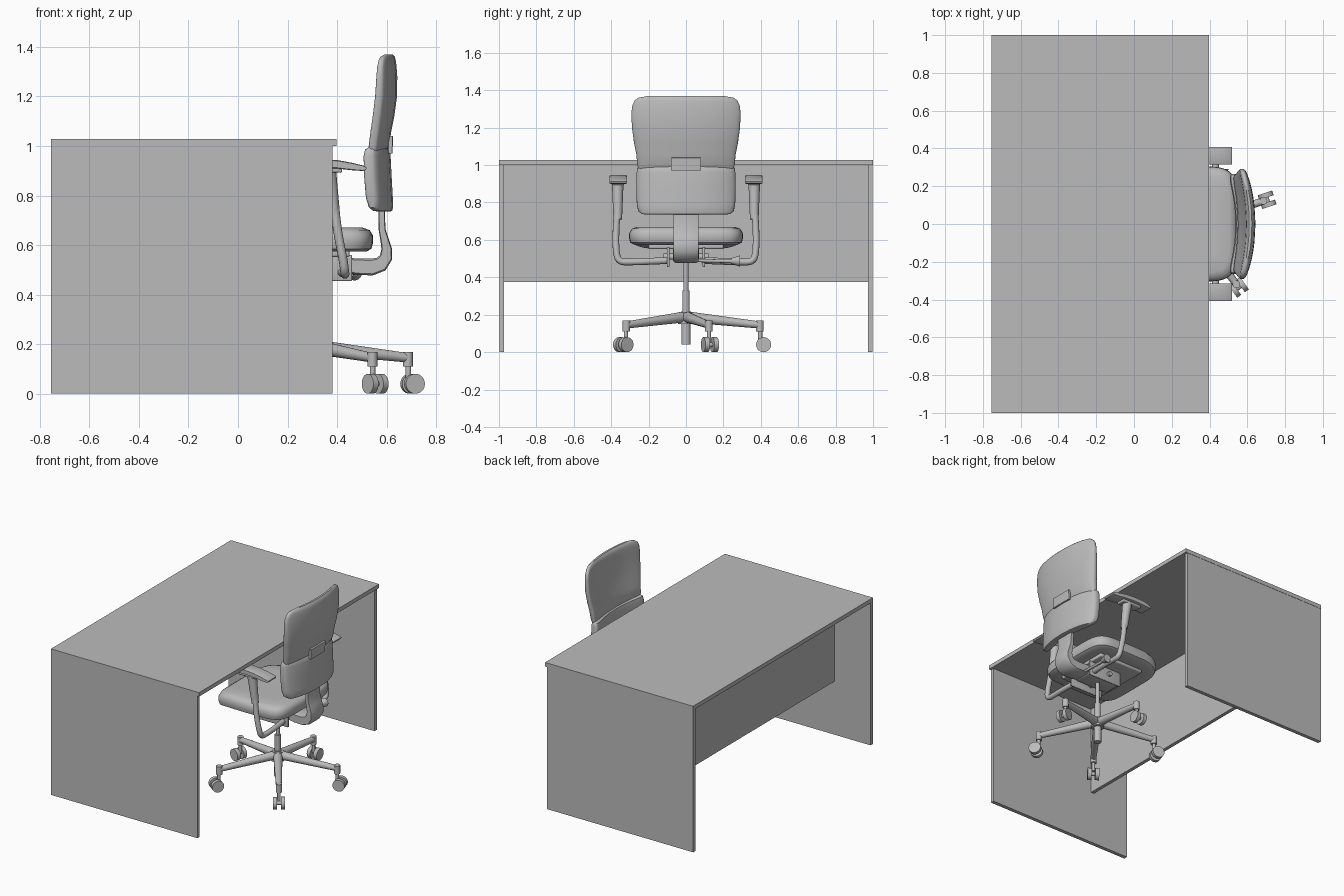
import bpy, bmesh, math
from mathutils import Vector, Matrix

if "Cube" in bpy.data.objects:
    bpy.data.objects.remove(bpy.data.objects["Cube"])

grey = bpy.data.materials.new("plain grey")
grey.use_nodes = True
grey.diffuse_color = (0.5, 0.5, 0.5, 1)
grey.node_tree.nodes["Principled BSDF"].inputs["Base Color"].default_value = (0.5, 0.5, 0.5, 1)


def finish(name, bm, smooth=True):
    bmesh.ops.recalc_face_normals(bm, faces=bm.faces[:])
    mesh = bpy.data.meshes.new(name)
    bm.to_mesh(mesh)
    bm.free()
    mesh.materials.append(grey)
    obj = bpy.data.objects.new(name, mesh)
    bpy.context.collection.objects.link(obj)
    if smooth:
        bpy.ops.object.select_all(action='DESELECT')
        obj.select_set(True)
        bpy.context.view_layer.objects.active = obj
        bpy.ops.object.shade_smooth_by_angle(angle=math.radians(40))
    return obj


def box(name, low, high, bevel=0.0):
    low, high = Vector(low), Vector(high)
    bm = bmesh.new()
    bmesh.ops.create_cube(bm, size=1)
    for v in bm.verts:
        v.co = (low + high) / 2 + v.co * (high - low)
    if bevel:
        bmesh.ops.bevel(bm, geom=bm.edges[:], offset=bevel, segments=3, profile=0.5, affect='EDGES')
    return finish(name, bm, bevel > 0)


def rod(name, start, end, r1, r2=None, sides=20):
    start, end = Vector(start), Vector(end)
    axis = end - start
    turn = axis.to_track_quat('Z', 'Y').to_matrix().to_4x4()
    bm = bmesh.new()
    bmesh.ops.create_cone(bm, cap_ends=True, segments=sides, radius1=r1, radius2=r2 or r1,
                          depth=axis.length, matrix=Matrix.Translation((start + end) / 2) @ turn)
    return finish(name, bm)


def skin(name, rings):
    """Join closed rings of points into a capped solid."""
    bm = bmesh.new()
    loops = [[bm.verts.new(p) for p in ring] for ring in rings]
    n = len(loops[0])
    for a, b in zip(loops, loops[1:]):
        for i in range(n):
            j = (i + 1) % n
            bm.faces.new((a[i], a[j], b[j], b[i]))
    bm.faces.new(loops[0])
    bm.faces.new(loops[-1])
    return finish(name, bm)


def cushion(name, rows, power, warp, n=56):
    """Loft rounded rectangles; each row is z, centre x, half depth, half width."""
    def bulge(t):
        return math.copysign(abs(t) ** (2 / power), t)
    rings = []
    for z, cx, hx, hy in rows:
        ring = []
        for i in range(n):
            a = math.tau * i / n
            ring.append(warp(cx + hx * bulge(math.cos(a)), hy * bulge(math.sin(a)), z))
        rings.append(ring)
    return skin(name, rings)


def tube(name, points, radius):
    """Round pipe through points with a smooth path."""
    curve = bpy.data.curves.new(name, 'CURVE')
    curve.dimensions = '3D'
    curve.bevel_depth = radius
    curve.bevel_resolution = 4
    curve.use_fill_caps = True
    spline = curve.splines.new('NURBS')
    spline.points.add(len(points) - 1)
    for p, co in zip(spline.points, points):
        p.co = (*co, 1)
    spline.use_endpoint_u = True
    spline.order_u = 3
    spline.resolution_u = 8
    curve.materials.append(grey)
    obj = bpy.data.objects.new(name, curve)
    bpy.context.collection.objects.link(obj)
    bpy.ops.object.select_all(action='DESELECT')
    obj.select_set(True)
    bpy.context.view_layer.objects.active = obj
    bpy.ops.object.convert(target='MESH')
    bpy.ops.object.shade_smooth_by_angle(angle=math.radians(40))


def strip(name, path, y_mid, half_width):
    """Flat bar following an x-z path; each point is x, z, half thickness."""
    rings = []
    for i, (x, z, t) in enumerate(path):
        a, b = path[max(i - 1, 0)], path[min(i + 1, len(path) - 1)]
        d = Vector((b[0] - a[0], b[1] - a[1])).normalized()
        nx, nz = -d.y * t, d.x * t
        rim = ((1, .8), (.8, 1), (-.8, 1), (-1, .8), (-1, -.8), (-.8, -1), (.8, -1), (1, -.8))
        rings.append([(x + nx * s, y_mid + half_width * w, z + nz * s) for w, s in rim])
    return skin(name, rings)


# Desk
box("desk_top", (-0.755, -1, 1.0), (0.397, 1, 1.028))
for side, word in ((-1, "right"), (1, "left")):
    ys = sorted((side * 0.972, side * 0.998))
    box(word + "_desk_side", (-0.755, ys[0], 0), (0.382, ys[1], 1.0))
box("modesty_panel", (-0.475, -0.972, 0.375), (-0.45, 0.972, 1.0))

# Chair base: gas column and five legs with twin wheels
CX = 0.31
rod("column_sleeve", (CX, 0, 0.04), (CX, 0, 0.22), 0.024)
rod("column_collar", (CX, 0, 0.22), (CX, 0, 0.33), 0.02)
rod("column_piston", (CX, 0, 0.33), (CX, 0, 0.5), 0.013)
rod("base_hub", (CX, 0, 0.15), (CX, 0, 0.215), 0.042, 0.036)
for k in range(5):
    a = math.radians(18 + 72 * k)
    out, across = Vector((math.cos(a), math.sin(a), 0)), Vector((-math.sin(a), math.cos(a), 0))

    def at(r, z, s=0.0):
        return Vector((CX, 0, z)) + out * r + across * s
    rod("base_leg", at(0.02, 0.187), at(0.395, 0.145), 0.029, 0.019)
    rod("caster_socket", at(0.395, 0.11), at(0.395, 0.168), 0.02)
    rod("caster_stem", at(0.397, 0.05), at(0.397, 0.115), 0.011)
    rod("caster_axle", at(0.415, 0.04, -0.03), at(0.415, 0.04, 0.03), 0.012)
    for s in (-1, 1):
        rod("caster_wheel", at(0.415, 0.04, s * 0.012), at(0.415, 0.04, s * 0.038), 0.04, sides=28)

# Seat cushion with a lowered front edge
def seat_shape(x, y, z):
    drop = max(0, 0.16 - x) / 0.16
    return (x, y * (1 - 0.06 * drop), z - 0.03 * drop ** 2)


seat_rows = [(0.574, 0.27, 0.2, 0.22), (0.574, 0.27, 0.25, 0.275), (0.585, 0.27, 0.268, 0.298),
             (0.61, 0.27, 0.276, 0.305), (0.64, 0.27, 0.274, 0.303), (0.66, 0.27, 0.262, 0.288),
             (0.67, 0.27, 0.235, 0.26), (0.67, 0.27, 0.16, 0.18), (0.668, 0.27, 0.06, 0.08)]
cushion("seat_cushion", seat_rows, 5.5, seat_shape)

# Seat mechanism and controls
box("mechanism_case", (0.18, -0.07, 0.485), (0.44, 0.07, 0.56), 0.012)
box("seat_plate", (0.1, -0.2, 0.552), (0.45, 0.2, 0.58), 0.008)
for s in (-1, 1):
    ys = sorted((s * 0.088, s * 0.102))
    box("mechanism_cheek", (0.2, ys[0], 0.455), (0.46, ys[1], 0.56), 0.005)
rod("cross_bar", (0.3, -0.12, 0.51), (0.3, 0.12, 0.51), 0.016)
rod("control_stalk", (0.47, 0.06, 0.49), (0.47, 0.25, 0.485), 0.009)
rod("control_knob", (0.47, 0.24, 0.487), (0.47, 0.29, 0.487), 0.015, 0.03)

# Backrest, curved so its sides wrap forward
def wrap(amount):
    return lambda x, y, z: (x - amount * (y / 0.28) ** 2, y, z)


lower_rows = [(0.735, 0.6, 0.012, 0.2), (0.738, 0.597, 0.025, 0.235), (0.752, 0.592, 0.034, 0.255),
              (0.79, 0.586, 0.039, 0.263), (0.88, 0.58, 0.04, 0.266), (0.96, 0.577, 0.039, 0.264),
              (0.985, 0.578, 0.034, 0.26), (0.995, 0.582, 0.022, 0.25)]
cushion("lower_back_pad", lower_rows, 4, wrap(0.055))
upper_rows = [(0.98, 0.578, 0.022, 0.255), (1.0, 0.58, 0.03, 0.26), (1.06, 0.589, 0.03, 0.266),
              (1.12, 0.601, 0.03, 0.278), (1.2, 0.613, 0.029, 0.289), (1.28, 0.617, 0.026, 0.292),
              (1.32, 0.617, 0.023, 0.287), (1.345, 0.617, 0.02, 0.275), (1.36, 0.617, 0.016, 0.255),
              (1.37, 0.617, 0.007, 0.2)]
cushion("upper_back_pad", upper_rows, 4, wrap(0.042))
strip("back_tab", [(0.614, 0.97, 0.01), (0.615, 1.01, 0.01), (0.619, 1.04, 0.007)], 0, 0.08)

# Bracket that carries the backrest
strip("back_bracket", [(0.582, 0.8, 0.012), (0.58, 0.72, 0.013), (0.582, 0.66, 0.014), (0.592, 0.62, 0.017),
                       (0.6, 0.585, 0.021), (0.597, 0.55, 0.026), (0.578, 0.523, 0.031),
                       (0.54, 0.511, 0.034), (0.48, 0.513, 0.033), (0.4, 0.525, 0.026)], 0, 0.067)

# Armrests
for s, word in ((-1, "right"), (1, "left")):
    tube(word + "_arm_tube", [(0.39, s * 0.367, 0.76), (0.4, s * 0.375, 0.66), (0.425, s * 0.375, 0.54),
                              (0.432, s * 0.36, 0.482), (0.432, s * 0.29, 0.482),
                              (0.432, s * 0.2, 0.485), (0.42, s * 0.09, 0.49)], 0.018)
    rod(word + "_arm_post", (0.39, s * 0.365, 0.71), (0.365, s * 0.365, 0.9), 0.023, 0.031)
    box(word + "_arm_mount", (0.27, s * 0.362 - 0.032, 0.893), (0.42, s * 0.362 + 0.032, 0.912), 0.006)
    pad = [(0.2, 0.915, 0.006), (0.215, 0.92, 0.013), (0.26, 0.927, 0.017), (0.33, 0.93, 0.018),
           (0.4, 0.926, 0.017), (0.46, 0.917, 0.015), (0.505, 0.91, 0.011), (0.518, 0.908, 0.005)]
    strip(word + "_arm_pad", pad, s * 0.362, 0.046)
